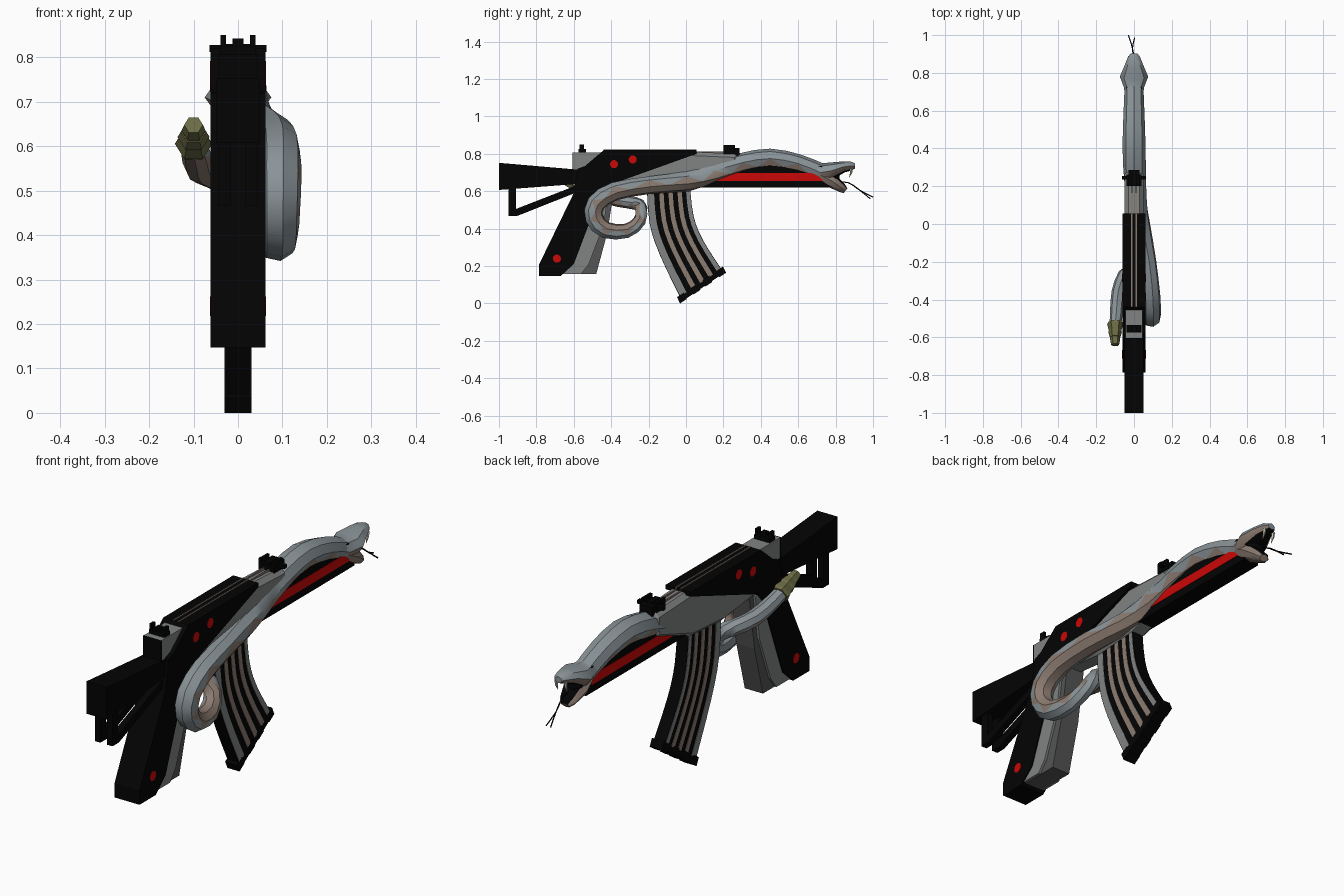
import bpy, bmesh, math
from mathutils import Vector

cube = bpy.data.objects.get("Cube")
if cube:
    bpy.data.objects.remove(cube, do_unlink=True)


def material(name, r, g, b):
    m = bpy.data.materials.new(name)
    m.use_nodes = True
    m.diffuse_color = (r, g, b, 1)
    node = next(n for n in m.node_tree.nodes if n.type == "BSDF_PRINCIPLED")
    node.inputs["Base Color"].default_value = (r, g, b, 1)
    node.inputs["Roughness"].default_value = 0.7
    return m


BLACK = material("black metal", 0.001, 0.001, 0.001)
GREY = material("grey metal", 0.22, 0.23, 0.23)
DARK = material("dark grey metal", 0.09, 0.09, 0.09)
SKIN = material("snake grey", 0.25, 0.29, 0.31)
TAN = material("belly tan", 0.26, 0.2, 0.165)
RED = material("red", 0.6, 0.002, 0.002)
OLIVE = material("rattle olive", 0.15, 0.15, 0.06)
IVORY = material("fang ivory", 0.6, 0.56, 0.45)


def finish(name, bm, mats, smooth=False):
    bmesh.ops.recalc_face_normals(bm, faces=bm.faces)
    me = bpy.data.meshes.new(name)
    bm.to_mesh(me)
    bm.free()
    for m in mats:
        me.materials.append(m)
    ob = bpy.data.objects.new(name, me)
    bpy.context.collection.objects.link(ob)
    if smooth:
        bpy.ops.object.select_all(action="DESELECT")
        ob.select_set(True)
        bpy.context.view_layer.objects.active = ob
        bpy.ops.object.shade_smooth_by_angle(angle=math.radians(40))
    return ob


def prism(name, outline, half, mat, x=0, bevel=0):
    """Side outline in (y, z), extruded across x."""
    bm = bmesh.new()
    a = [bm.verts.new((x - half, y, z)) for y, z in outline]
    b = [bm.verts.new((x + half, y, z)) for y, z in outline]
    bm.faces.new(a)
    bm.faces.new(b[::-1])
    for i in range(len(a)):
        bm.faces.new((a[i - 1], a[i], b[i], b[i - 1]))
    ob = finish(name, bm, [mat])
    if bevel:
        mod = ob.modifiers.new("chamfer", "BEVEL")
        mod.width = bevel
        mod.segments = 1
        mod.limit_method = "ANGLE"
    return ob


def box(name, y0, y1, z0, z1, half, mat, x=0):
    return prism(name, [(y0, z0), (y1, z0), (y1, z1), (y0, z1)], half, mat, x)


def spline(pts, steps):
    """Smooth interpolation through points of any dimension."""
    out = []
    for i in range(len(pts) - 1):
        p = [pts[max(0, min(len(pts) - 1, i + k))] for k in (-1, 0, 1, 2)]
        for s in range(steps):
            t = s / steps
            out.append([0.5 * (2 * b + (c - a) * t + (2 * a - 5 * b + 4 * c - d) * t * t
                               + (3 * b - a - 3 * c + d) * t ** 3) for a, b, c, d in zip(*p)])
    return out + [list(pts[-1])]


def tube(name, rings, mats, sides=8, rule=lambda j, y: 0, zigzag=False, smooth=True):
    """Loft of (x, y, z, side radius, belly radius); belly is at a quarter turn."""
    bm = bmesh.new()
    loops = []
    for i, (x, y, z, rs, rb) in enumerate(rings):
        t = Vector(rings[min(i + 1, len(rings) - 1)][:3]) - Vector(rings[max(i - 1, 0)][:3])
        t.normalize()
        belly = Vector((1, 0, 0)).cross(t).normalized()
        side = t.cross(belly)
        if zigzag:
            # the belly rolls outward where the body hangs on the side
            belly = (belly + side * max(0, min(0.65, x * 15))).normalized()
            side = t.cross(belly).normalized()
        ang = [2 * math.pi * j / sides for j in range(sides)]
        loops.append([bm.verts.new(Vector((x, y, z)) + side * math.cos(a) * rs
                                   + belly * math.sin(a) * rb) for a in ang])
    for i in range(len(loops) - 1):
        for j in range(sides):
            k = (j + 1) % sides
            a, b, c, d = loops[i][j], loops[i][k], loops[i + 1][k], loops[i + 1][j]
            if zigzag and j in (0, 3):
                if (i % 2 == 0) == (j == 0):
                    parts = [(a, b, c), (a, c, d)]
                else:
                    parts = [(b, c, d), (a, b, d)]
                for f in parts:
                    n = sum(v in ((b, c) if j == 0 else (a, d)) for v in f)
                    bm.faces.new(f).material_index = int(n == 2)
            else:
                bm.faces.new((a, b, c, d)).material_index = rule(j, rings[i][1])
    bm.faces.new(loops[0])
    bm.faces.new(loops[-1])
    return finish(name, bm, mats, smooth)


# Receiver, grip and stock
prism("body_and_grip", [(-.44, .82), (.055, .82), (.055, .80), (-.42, .63), (-.46, .58),
      (-.60, .21), (-.67, .147), (-.785, .147), (-.785, .21), (-.60, .59), (-.58, .72),
      (-.54, .735)], .062, BLACK)
prism("grip_front", [(-.70, .157), (-.48, .157), (-.42, .38), (-.38, .64), (-.50, .64)], .045, DARK)
prism("grip_side", [(-.70, .159), (-.56, .159), (-.52, .21), (-.44, .42), (-.41, .62),
      (-.50, .62)], .056, GREY)
prism("lower_receiver", [(-.42, .61), (-.2, .585), (.02, .6), (.28, .69), (.28, .80),
      (.05, .81), (-.42, .81)], .05, GREY, bevel=.02)
box("rear_receiver", -.603, -.44, .63, .808, .044, GREY)
box("rear_cap", -.608, -.603, .63, .808, .045, BLACK)
prism("stock", [(-1, .607), (-1, .752), (-.57, .715), (-.57, .64)], .05, BLACK)
for side in (-1, 1):
    prism("stock_frame", [(-.95, .62), (-.95, .467), (-.905, .467), (-.57, .6), (-.57, .64),
          (-.64, .61), (-.91, .505), (-.91, .62)], .014, BLACK, side * .03)

# Red bolts through the body
for y, z in ((-.385, .745), (-.285, .77), (-.69, .24)):
    prism("red_bolt", [(y + .022 * math.cos(i * math.pi / 6), z + .022 * math.sin(i * math.pi / 6))
                       for i in range(12)], .0628, RED)

# Handguard with red side stripes
box("handguard", .02, .765, .62, .735, .04, BLACK)
box("handguard_stripe", .1, .73, .655, .697, .042, RED)

# Sights and top rods
box("rear_sight_base", -.575, -.535, .80, .825, .039, BLACK)
box("front_sight_base", .2, .285, .785, .83, .03, BLACK)
box("front_sight_bar", .235, .255, .812, .828, .064, BLACK)
for x in (-.033, 0, .033):
    half, drop = (.012, .008) if x == 0 else (.006, 0)
    box("rear_sight_post", -.57, -.545, .82, .85 - drop, half, BLACK, x)
    box("front_sight_post", .2, .262, .80, .847 - drop, half, BLACK, x)
for x in (-.012, .012):
    box("top_rod", -.44, .055, .81, .823, .003, TAN, x)
    box("front_rod", .055, .21, .80, .813, .003, TAN, x)

# Curved magazine with side bands
back = spline([(-.21, .64), (-.195, .43), (-.14, .26), (-.03, .03)], 3)
front = spline([(.02, .64), (.04, .47), (.09, .34), (.195, .175)], 3)


def band(name, s0, s1, half, mat):
    def edge(s):
        return [(a[0] + (b[0] - a[0]) * s, a[1] + (b[1] - a[1]) * s) for a, b in zip(back, front)]
    prism(name, edge(s0) + edge(s1)[::-1], half, mat)


band("magazine", 0, 1, .028, BLACK)
for s0, s1 in ((.012, .16), (.9, .988)):
    band("magazine_edge", s0, s1, .0295, GREY)
for s in (.28, .49, .7):
    band("magazine_stripe", s, s + .1, .0295, TAN)
prism("magazine_foot", [(-.035, .035), (.185, .182), (.198, .16), (-.02, .012)], .03, BLACK)
for s in (0, .35, .65, 1):
    y, z = -.022 + .21 * s, .022 + .14 * s
    prism("foot_rib", [(y - .026, z + .012), (y + .01, z + .036), (y + .026, z + .002),
                       (y - .01, z - .022)], .03, BLACK)

# Snake body: along the top, down the side, around the trigger loop, tail on the far side
path = [(0, .72, .70, .05, .05), (0, .6, .748, .055, .05), (0, .45, .775, .06, .053),
        (.003, .3, .75, .06, .055), (.012, .15, .70, .055, .058), (.035, 0, .655, .05, .054),
        (.07, -.2, .632, .05, .047), (.09, -.38, .60, .05, .05), (.093, -.48, .535, .05, .052),
        (.092, -.49, .455, .048, .05), (.09, -.43, .393, .046, .045), (.078, -.32, .388, .042, .038),
        (.05, -.25, .44, .037, .034), (0, -.24, .51, .036, .034), (-.05, -.27, .535, .036, .034),
        (-.083, -.36, .55, .036, .034), (-.093, -.47, .578, .034, .032),
        (-.1, -.55, .61, .03, .03)]
tube("snake_body", spline(path, 2), [SKIN, TAN], rule=lambda j, y: int(j in (1, 2)), zigzag=True)

# Tail rattle in three shrinking steps
for y, z, r, size in ((-.52, .60, .042, .045), (-.56, .616, .036, .04), (-.595, .63, .027, .045)):
    tube("rattle", [(-.1, y, z, r * .9, r * .9), (-.1, y - size * .3, z + size * .12, r, r),
                    (-.1, y - size, z + size * .4, r * .78, r * .78)], [OLIVE], 6, smooth=False)

# Head: upper skull, lower jaw and dark throat
skull = [(0, .903, .735, .018, .014), (0, .88, .735, .034, .025), (0, .84, .73, .05, .03),
         (0, .78, .71, .075, .045), (0, .72, .70, .052, .05), (0, .66, .725, .05, .048)]
tube("upper_head", skull, [SKIN, TAN, BLACK],
     rule=lambda j, y: (2 if y > .8 else 1) if j in (1, 2) else int(j in (0, 3) and y > .75))
jaw = [(0, .853, .603, .022, .016), (0, .835, .617, .04, .025), (0, .78, .655, .058, .038),
       (0, .71, .69, .045, .045)]
tube("lower_jaw", jaw, [TAN, BLACK], rule=lambda j, y: int(j in (5, 6) and y > .77))
throat = [(0, .82, .675, .02, .02), (0, .80, .675, .045, .038), (0, .74, .69, .04, .04)]
tube("throat", throat, [BLACK])

for side in (-1, 1):
    tube("fang", [(side * .024, .885, .722, .008, .008), (side * .024, .883, .70, .006, .006),
                  (side * .024, .872, .675, .001, .001)], [IVORY], 5)

# Forked tongue
for x, y, z in ((-.03, 1.0, .568), (.003, .985, .56)):
    fork = [(0, .80, .65), (0, .87, .645), (-.008, .93, .605), (x, y, z)]
    tube("tongue", [p + [.003, .003] for p in spline(fork, 3)], [BLACK], 4)
